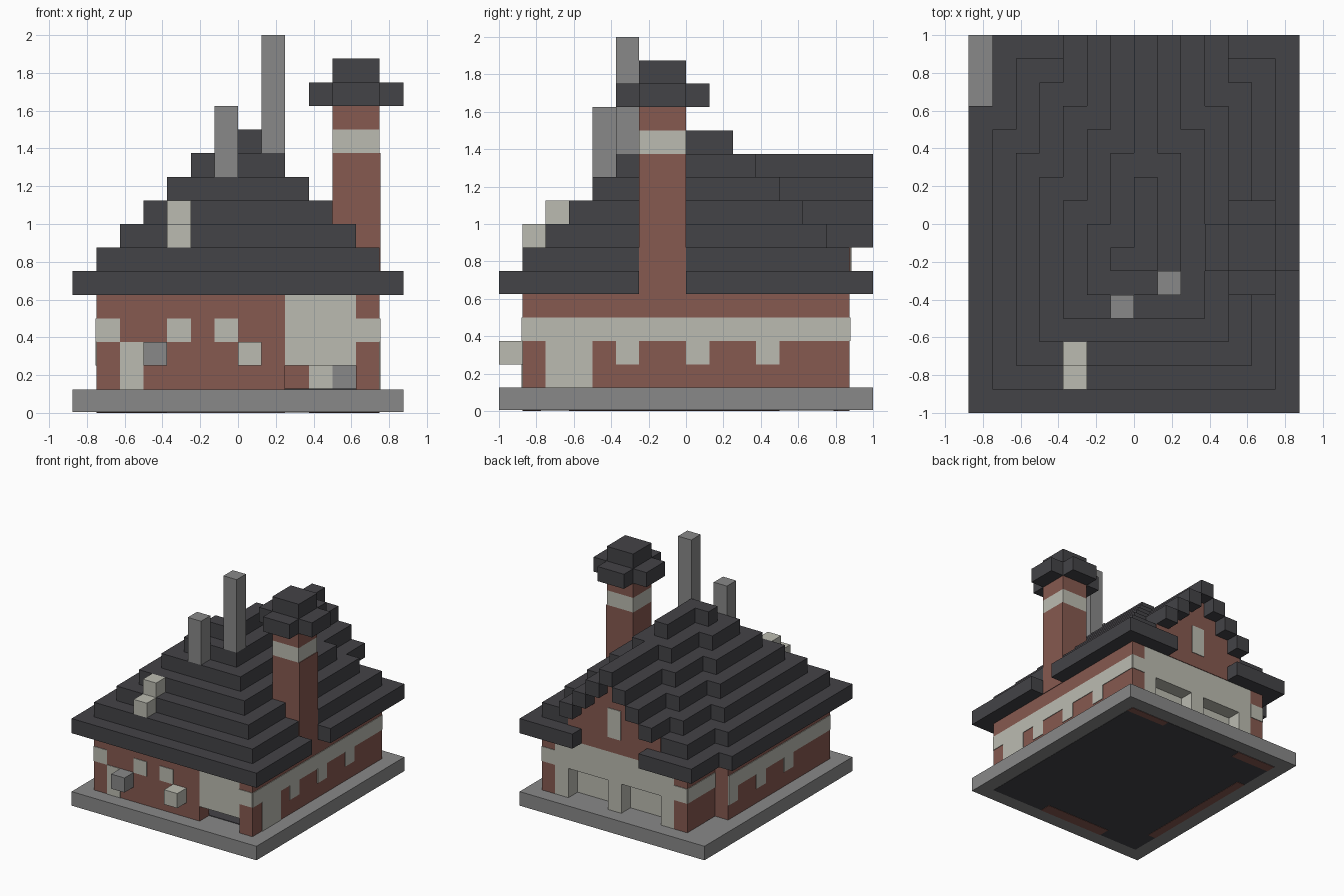
import bpy
import bmesh

U = 0.125   # one block
T = 0.04    # plate thickness in blocks

cube = bpy.data.objects.get("Cube")
if cube:
    bpy.data.objects.remove(cube)


def material(name, rgb):
    m = bpy.data.materials.new(name)
    m.use_nodes = True
    m.diffuse_color = (*rgb, 1)
    bsdf = m.node_tree.nodes["Principled BSDF"]
    bsdf.inputs["Base Color"].default_value = (*rgb, 1)
    bsdf.inputs["Roughness"].default_value = 0.9
    return m


BRICK = material("brick", (0.24, 0.1, 0.08))
SLATE = material("dark slate", (0.057, 0.056, 0.063))
PLASTER = material("pale plaster", (0.5, 0.5, 0.44))
STONE = material("grey stone", (0.25, 0.25, 0.25))


def blocks(name, mat, *boxes):
    """One object made of boxes given as (x0, x1, y0, y1, z0, z1) in blocks."""
    bm = bmesh.new()
    for x0, x1, y0, y1, z0, z1 in boxes:
        verts = bmesh.ops.create_cube(bm, size=1)["verts"]
        for v in verts:
            v.co.x = U * (x1 if v.co.x > 0 else x0)
            v.co.y = U * (y1 if v.co.y > 0 else y0)
            v.co.z = U * (z1 if v.co.z > 0 else z0)
    mesh = bpy.data.meshes.new(name)
    bm.to_mesh(mesh)
    bm.free()
    mesh.materials.append(mat)
    ob = bpy.data.objects.new(name, mesh)
    bpy.context.scene.collection.objects.link(ob)
    return ob


# Foundation, floor and underside
blocks("foundation", STONE, (-7, 7, -8, 8, T, 1))
blocks("floor", SLATE, (-5, 5, -6, 5, 1, 1 + T))
blocks("underside", SLATE, (-6, 6, -7, 7, T / 2, T))
blocks("underside_brick", BRICK,
       (-3, 2, -7, -6.2, 0, T), (-6, -5.4, -5, 4, 0, T),
       (-6, -3, 6.3, 7, 0, T), (3, 6, 6.5, 7, 0, T))

# Brick walls, with the step in the left rear corner
blocks("side_walls", BRICK,
       (5, 6, -7, 7, 1, 5), (-6, -5, -7, 4, 1, 5), (-5, -4, 3, 7, 1, 5))
blocks("front_wall", BRICK, (-6, 2, -7, -6, 1, 5))
blocks("front_door", PLASTER, (2, 5, -7, -6, 2, 5))
blocks("indoor_brick", BRICK, (2, 3, -4, -3, 1, 2))
blocks("indoor_counter", PLASTER, (3, 4, -4, -3, 1, 2))
blocks("indoor_stove", STONE, (4, 5, -4, -3, 1, 2))

# Rear wall with two recessed garage doors
posts = [(x, x + 1, 6, 7, 1, 3) for x in (-4, 0, 4)]
blocks("rear_wall", PLASTER, (-4, 5, 6, 7, 3, 5), *posts)
blocks("garage_doors", PLASTER, (-4, 5, 5, 6, 1, 3))

# Plaster bands with drips along both sides
DRIPS = (-3, 0, 3)
blocks("right_band", PLASTER,
       (6, 6 + T, -7, 7, 3, 4), (6, 6 + T, -6, -4, 1, 3),
       *[(6, 6 + T, y, y + 1, 2, 3) for y in DRIPS])
blocks("left_band", PLASTER,
       (-6 - T, -6, -7, 4, 3, 4), (-5 - T, -5, 4, 7, 3, 4),
       *[(-6 - T, -6, y, y + 1, 2, 3) for y in DRIPS])

# Plaster patches on front and rear
blocks("front_patches", PLASTER, (-5, -4, -7 - T, -7, 1, 3),
       *[(x, x + 1, -7 - T, -7, 3, 4) for x in (-6, -3, -1, 5)])
blocks("rear_patches", PLASTER,
       *[(x, x + 1, 7, 7 + T, 3, 4) for x in (-5, 5)])

# Lamps on the front
blocks("stone_lamp", STONE, (-4, -3, -8, -7, 2, 3))
blocks("pale_lamp", PLASTER, (0, 1, -8, -7, 2, 3))

# Eave layer, cut out around the chimney and under the gable
blocks("eaves", SLATE,
       (-7, 6, -8, 5, 5, 6), (-6, 6, 4, 7, 5, 6),
       (6, 7, -8, -2, 5, 6), (6, 7, 0, 8, 5, 6),
       (-6, -2, 7, 8, 5, 6), (3, 6, 7, 8, 5, 6))

# Stepped roof, each layer one block smaller, with a rear gable arm
roof, trim, gable = [], [], [(-2, 3, 7, 7 + T, 5, 6), (-3, 4, 7, 7 + T, 6, 7)]
for k in range(1, 7):
    z = 5 + k
    right = 7 - k
    roof.append((k - 7, right, k - 8, 5 - k, z, z + 1))
    roof.append((k - 6, right, k - 8, 8 - k, z, z + 1))
    if 2 <= k <= 5:
        lo, hi = k - 5, 6 - k
        roof.append((lo, hi, 0, 7, z, z + 1))
        trim.append((lo, lo + 1, 7, 8, z, z + 1))
        if k < 5:
            trim.append((hi - 1, hi, 7, 8, z, z + 1))
            gable.append((lo + 1, hi - 1, 7, 7 + T, z, z + 1))
blocks("stepped_roof", SLATE, *roof)
blocks("gable_trim", SLATE, *trim)
blocks("gable_wall", BRICK, *gable)
blocks("gable_window", PLASTER, (0, 1, 7, 7 + 2 * T, 6, 8))

# Chimney with pale ring and cross-shaped cap
blocks("chimney", BRICK, (4, 6 + T, -2, 0, 5, 11), (4, 6, -2, 0, 12, 13))
blocks("chimney_ring", PLASTER, (4, 6, -2, 0, 11, 12))
blocks("chimney_cap", SLATE,
       (3, 7, -2, 0, 13, 14), (4, 6, -3, 1, 13, 14), (4, 6, -2, 0, 14, 15))

# Flues and vents on the front roof slope
blocks("short_flue", STONE, (-1, 0, -4, -3, 10, 13))
blocks("tall_flue", STONE, (1, 2, -3, -2, 11, 16))
blocks("roof_vents", PLASTER, (-3, -2, -7, -6, 7, 8), (-3, -2, -6, -5, 8, 9))
